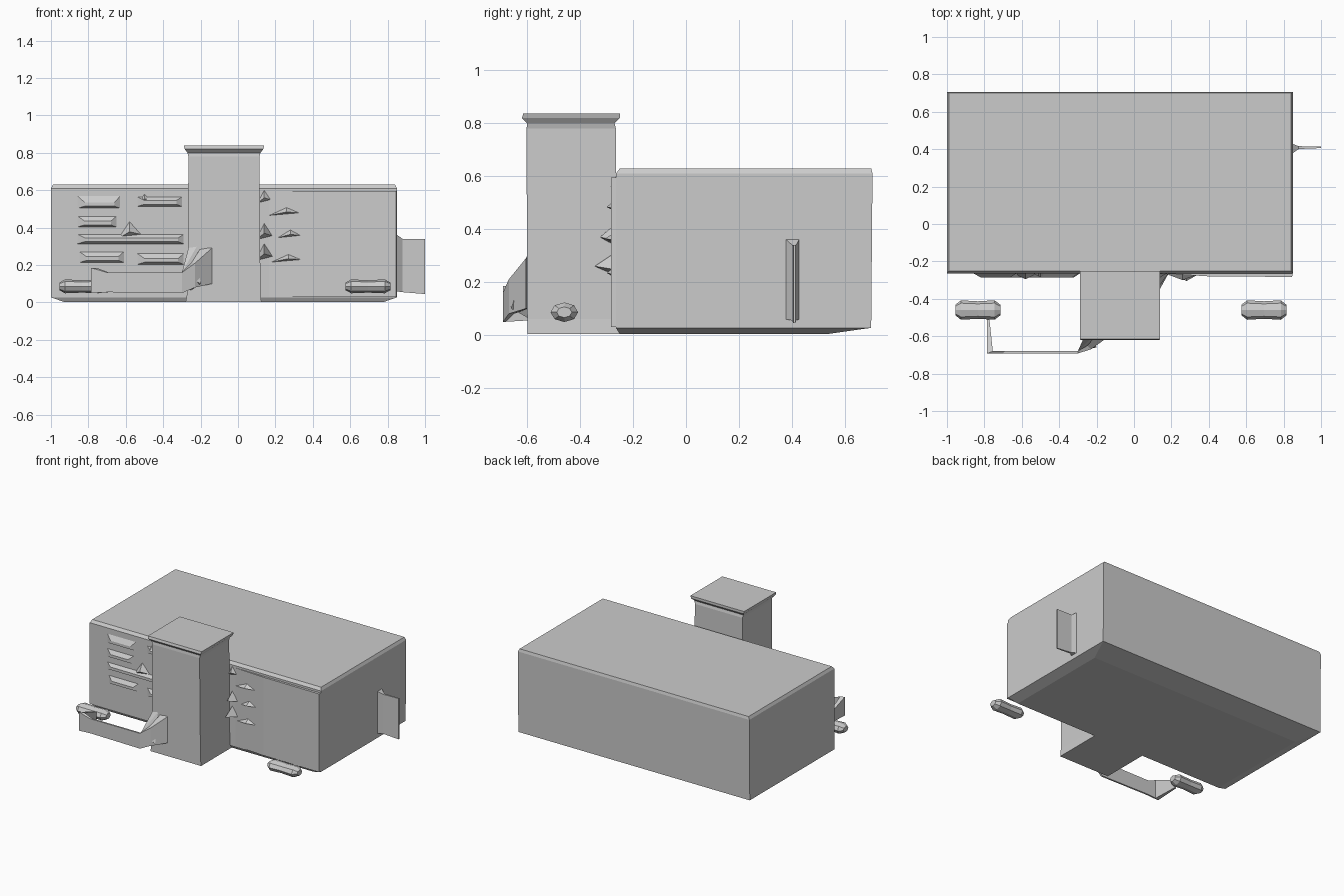
import bpy, bmesh, math


def build(name, verts, faces):
    me = bpy.data.meshes.new(name)
    me.from_pydata(verts, [], faces)
    bm = bmesh.new()
    bm.from_mesh(me)
    bmesh.ops.recalc_face_normals(bm, faces=bm.faces)
    bm.to_mesh(me)
    bm.free()
    ob = bpy.data.objects.new(name, me)
    bpy.context.collection.objects.link(ob)
    return ob


def loft(name, rings):
    """Join equal-length rings of points and cap both ends."""
    n, m = len(rings[0]), len(rings)
    verts = [p for r in rings for p in r]
    faces = [(k * n + i, k * n + (i + 1) % n, (k + 1) * n + (i + 1) % n, (k + 1) * n + i)
             for k in range(m - 1) for i in range(n)]
    faces += [tuple(range(n)), tuple(range((m - 1) * n, m * n))]
    return build(name, verts, faces)


def rect(x0, x1, y0, y1, z):
    return [(x0, y0, z), (x1, y0, z), (x1, y1, z), (x0, y1, z)]


def xz(x0, x1, z0, z1, y):
    return [(x0, y, z0), (x1, y, z0), (x1, y, z1), (x0, y, z1)]


# Main hall with a tapered underside and slightly softened roof edge
loft("main_hall", [
    rect(-0.93, 0.78, -0.25, 0.53, 0.003),
    rect(-1, 0.85, -0.265, 0.70, 0.027),
    rect(-1, 0.85, -0.265, 0.705, 0.61),
    rect(-0.99, 0.84, -0.25, 0.70, 0.63)])

# Right front panel, sloping back towards the tower
loft("front_panel", [
    [(0.12, -0.255, z), (0.12, -0.262, z), (0.40, -0.28, z), (0.845, -0.283, z),
     (0.85, -0.255, z)] for z in (0.03, 0.595)])

# Tower with flared parapet
loft("tower", [
    rect(-0.28, 0.125, -0.60, -0.25, 0.003),
    rect(-0.27, 0.12, -0.60, -0.265, 0.06),
    rect(-0.265, 0.115, -0.603, -0.265, 0.78),
    rect(-0.27, 0.12, -0.60, -0.27, 0.80)])
loft("tower_cap", [
    rect(-0.27, 0.12, -0.60, -0.27, 0.80),
    rect(-0.285, 0.135, -0.62, -0.25, 0.82),
    rect(-0.29, 0.14, -0.615, -0.25, 0.838)])

# Shallow window ledges on the front
ledges = [(-0.87, -0.62, 0.50, 0.58), (-0.55, -0.29, 0.51, 0.57),
          (-0.87, -0.64, 0.40, 0.47), (-0.87, -0.28, 0.31, 0.37),
          (-0.86, -0.60, 0.21, 0.28), (-0.55, -0.28, 0.20, 0.27)]
for i, (x0, x1, z0, z1) in enumerate(ledges):
    loft(f"window_ledge_{i}", [
        xz(x0, x1, z0, z1, -0.258),
        xz(x0 + 0.05, x1 - 0.04, z0 + 0.015, z0 + 0.035, -0.285)])

# Pointed brackets beside the tower and on the left facade
for i, (x, z, d, w, h) in enumerate([
        (0.14, 0.27, 0.345, 0.05, 0.05), (0.14, 0.38, 0.325, 0.05, 0.05),
        (0.14, 0.57, 0.285, 0.05, 0.05), (0.28, 0.37, 0.305, 0.09, 0.03),
        (0.27, 0.24, 0.30, 0.12, 0.03), (0.26, 0.49, 0.30, 0.12, 0.03),
        (-0.58, 0.39, 0.295, 0.08, 0.06), (-0.50, 0.56, 0.285, 0.05, 0.03)]):
    build(f"facade_bracket_{i}",
          [(x - w, -0.255, z - h), (x + w, -0.255, z - h / 2),
           (x, -0.255, z + h), (x, -d, z - h * 0.2)],
          [(0, 1, 2), (0, 1, 3), (1, 2, 3), (2, 0, 3)])

# Low wall in front, turning back at its left end and meeting the tower
wall = [(-0.785, -0.51, 0.06, 0.12), (-0.785, -0.692, 0.05, 0.185),
        (-0.70, -0.692, 0.055, 0.16), (-0.30, -0.692, 0.05, 0.16),
        (-0.23, -0.67, 0.08, 0.21), (-0.14, -0.605, 0.10, 0.29)]
shift = [(0.012, 0), (0.03, 0.012), (0.01, 0.012), (0, 0.012), (-0.02, 0.02), (-0.06, 0.01)]
loft("low_wall", [[(x, y, a), (x, y, b), (x + dx, y + dy, b), (x + dx, y + dy, a)]
                  for (x, y, a, b), (dx, dy) in zip(wall, shift)])

# Brace rising from the wall to the tower side
build("wall_brace",
      [(-0.30, -0.68, 0.16), (-0.22, -0.60, 0.30), (-0.26, -0.59, 0.31),
       (-0.20, -0.66, 0.10), (-0.26, -0.59, 0.06)],
      [(0, 1, 2), (0, 3, 1), (0, 4, 3), (0, 2, 4), (1, 3, 4), (1, 4, 2)])

# Two rounded planters in front of the hall
for side, cx in (("left", -0.835), ("right", 0.695)):
    rings = []
    for dx, s in ((-0.12, 0.55), (-0.09, 1), (0, 0.9), (0.09, 1), (0.12, 0.55)):
        rings.append([(cx + dx, -0.46 + 0.052 * s * math.cos(a), 0.086 + 0.037 * s * math.sin(a))
                      for a in (math.tau * k / 8 for k in range(8))])
    loft(f"planter_{side}", rings)

# Thin sign blade on the right wall, flared at its root
loft("side_sign", [
    [(x, 0.41 - t0, z0), (x, 0.41 + t1, z0), (x, 0.41 + t1, z1), (x, 0.41 - t0, z1)]
    for x, t0, t1, z0, z1 in ((0.845, 0.035, 0.02, 0.06, 0.365),
                              (0.88, 0.009, 0.006, 0.055, 0.34),
                              (1.0, 0.004, 0.004, 0.045, 0.34))])
